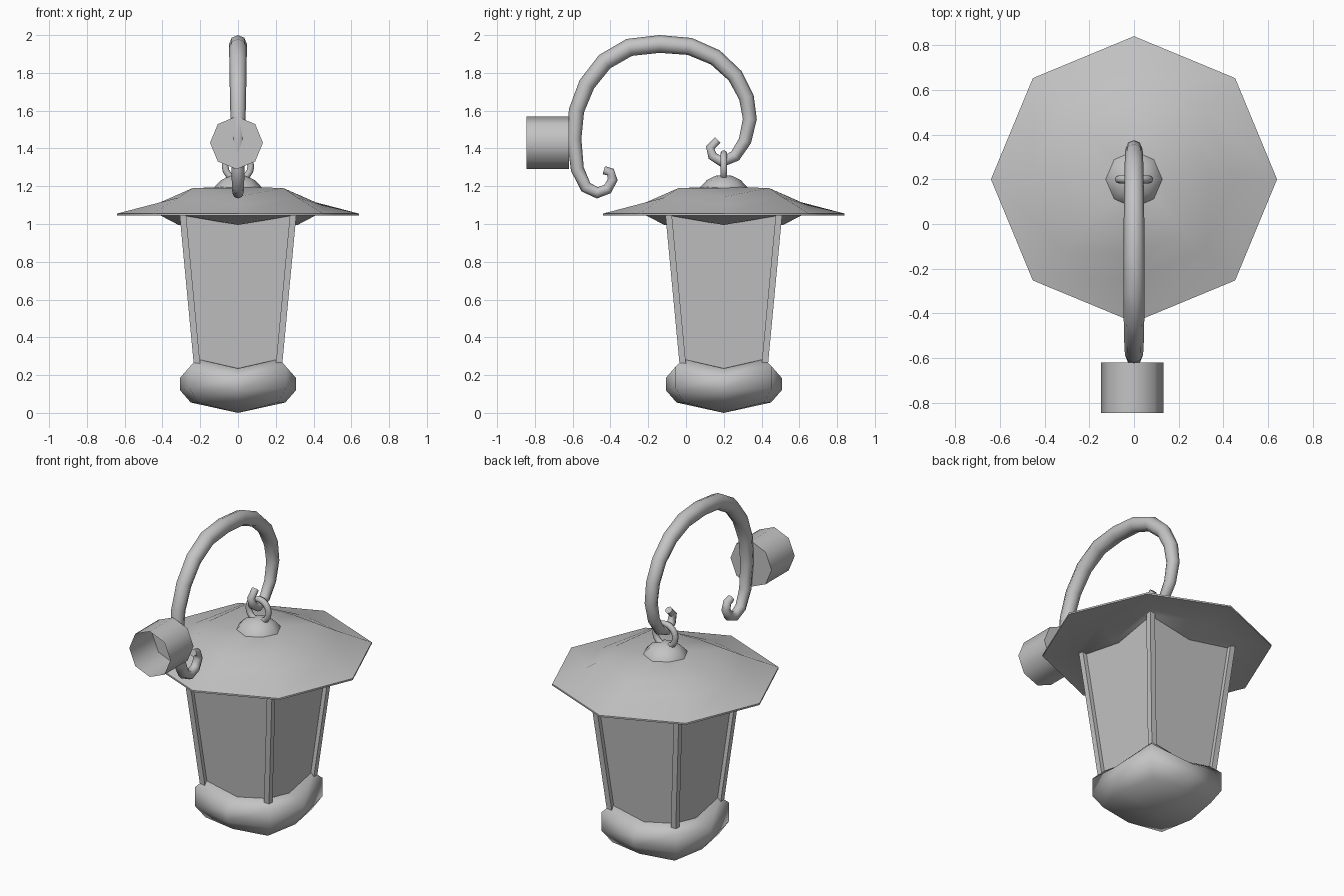
import bpy, bmesh, math

cube = bpy.data.objects.get("Cube")
if cube:
    bpy.data.objects.remove(cube)

CY = 0.2  # lantern axis position along y

metal = bpy.data.materials.new("grey_metal")
metal.use_nodes = True
GREY = (0.55, 0.55, 0.55, 1)
metal.diffuse_color = GREY
metal.node_tree.nodes["Principled BSDF"].inputs["Base Color"].default_value = GREY


def finish(ob, angle=None):
    """Assign the material and smooth edges below the given angle."""
    ob.data.materials.clear()
    ob.data.materials.append(metal)
    bpy.ops.object.select_all(action='DESELECT')
    ob.select_set(True)
    bpy.context.view_layer.objects.active = ob
    if angle:
        bpy.ops.object.shade_smooth_by_angle(angle=math.radians(angle))
    return ob


def add_mesh(name, bm, angle=None):
    bmesh.ops.recalc_face_normals(bm, faces=bm.faces)
    mesh = bpy.data.meshes.new(name)
    bm.to_mesh(mesh)
    bm.free()
    ob = bpy.data.objects.new(name, mesh)
    bpy.context.collection.objects.link(ob)
    return finish(ob, angle)


def eight_sided(name, rings, bottom, top, angle):
    """Stack of rings: side radius, side z, corner radius, corner z."""
    bm = bmesh.new()
    loops = []
    for side_r, side_z, corner_r, corner_z in rings:
        loop = []
        for i in range(8):
            r, z = (corner_r, corner_z) if i % 2 else (side_r, side_z)
            a = i * math.pi / 4
            loop.append(bm.verts.new((r * math.cos(a), CY + r * math.sin(a), z)))
        loops.append(loop)
    for lo, hi in zip(loops, loops[1:]):
        for i in range(8):
            j = (i + 1) % 8
            bm.faces.new((lo[i], lo[j], hi[j], hi[i]))
    for loop, z in ((loops[0], bottom), (loops[-1], top)):
        tip = bm.verts.new((0, CY, z))
        for i in range(8):
            bm.faces.new((loop[i], loop[(i + 1) % 8], tip))
    return add_mesh(name, bm, angle)


def tapered_box(name, bottom, top):
    """Square prism; each end is centre x, centre y, z, half width."""
    bm = bmesh.new()
    ends = []
    for x, y, z, h in (bottom, top):
        ends.append([bm.verts.new((x + sx * h, y + sy * h, z))
                     for sx, sy in ((-1, -1), (1, -1), (1, 1), (-1, 1))])
    lo, hi = ends
    bm.faces.new(lo)
    bm.faces.new(hi)
    for i in range(4):
        j = (i + 1) % 4
        bm.faces.new((lo[i], lo[j], hi[j], hi[i]))
    return add_mesh(name, bm)


# Rounded base
eight_sided("base", [
    (0.25, 0.055, 0.30, 0.055),
    (0.307, 0.12, 0.36, 0.13),
    (0.307, 0.185, 0.36, 0.245),
    (0.235, 0.235, 0.307, 0.285),
], 0.0, 0.24, 75)

# Flared roof, from the underside over the rim to the crown
eight_sided("roof", [
    (0.315, 0.995, 0.41, 1.045),
    (0.42, 1.05, 0.46, 1.06),
    (0.64, 1.045, 0.64, 1.045),
    (0.64, 1.055, 0.64, 1.055),
    (0.445, 1.10, 0.445, 1.14),
    (0.34, 1.145, 0.34, 1.19),
    (0.13, 1.19, 0.13, 1.195),
], 1.0, 1.2, 50)

# Domed cap on the roof
eight_sided("roof_cap", [
    (0.13, 1.18, 0.13, 1.18),
    (0.125, 1.195, 0.125, 1.195),
    (0.09, 1.232, 0.09, 1.232),
    (0.045, 1.255, 0.045, 1.255),
], 1.18, 1.26, 50)

# Glass body and the four corner bars
tapered_box("glass", (0, CY, 0.2, 0.205), (0, CY, 1.06, 0.285))
for fb, sy in (("front", -1), ("back", 1)):
    for lr, sx in (("right", -1), ("left", 1)):
        tapered_box(f"{fb}_{lr}_bar",
                    (sx * 0.217, CY + sy * 0.217, 0.255, 0.017),
                    (sx * 0.293, CY + sy * 0.293, 1.06, 0.017))

# Hanging ring
bpy.ops.mesh.primitive_torus_add(
    location=(0, CY, 1.305), rotation=(math.pi / 2, 0, 0),
    major_radius=0.068, minor_radius=0.018, major_segments=16, minor_segments=8)
ring = bpy.context.object
ring.name = "hanging_ring"
finish(ring, 60)

# Curled arm: y, z, thickness along the path
path = [
    (-0.435, 1.285, .022), (-0.40, 1.275, .024), (-0.388, 1.235, .026),
    (-0.415, 1.185, .028), (-0.47, 1.165, .03), (-0.53, 1.195, .032),
    (-0.575, 1.29, .035), (-0.592, 1.45, .038), (-0.58, 1.60, .041),
    (-0.525, 1.74, .044), (-0.43, 1.86, .046), (-0.30, 1.935, .047),
    (-0.14, 1.953, .047), (0.02, 1.94, .046), (0.155, 1.882, .044),
    (0.26, 1.785, .042), (0.32, 1.67, .040), (0.338, 1.555, .037),
    (0.312, 1.44, .034), (0.26, 1.36, .031), (0.19, 1.328, .028),
    (0.14, 1.36, .025), (0.128, 1.405, .023), (0.168, 1.445, .021),
]
curve = bpy.data.curves.new("arm", 'CURVE')
curve.dimensions = '3D'
curve.bevel_depth = 1.0
curve.bevel_resolution = 2
curve.use_fill_caps = True
spline = curve.splines.new('POLY')
spline.points.add(len(path) - 1)
for point, (y, z, r) in zip(spline.points, path):
    point.co = (0, y, z, 1)
    point.radius = r
arm = bpy.data.objects.new("arm", curve)
bpy.context.collection.objects.link(arm)
bpy.ops.object.select_all(action='DESELECT')
arm.select_set(True)
bpy.context.view_layer.objects.active = arm
bpy.ops.object.convert(target='MESH')
finish(bpy.context.object, 60)

# Hollow wall mount, open at the front and closed behind
bm = bmesh.new()
rims = [[bm.verts.new((-0.008 + 0.14 * math.cos(i * math.pi / 4), y,
                       1.43 + 0.14 * math.sin(i * math.pi / 4))) for i in range(8)]
        for y in (-0.845, -0.62)]
for i in range(8):
    j = (i + 1) % 8
    bm.faces.new((rims[0][i], rims[0][j], rims[1][j], rims[1][i]))
bm.faces.new(rims[1])
add_mesh("wall_mount", bm, 50)
